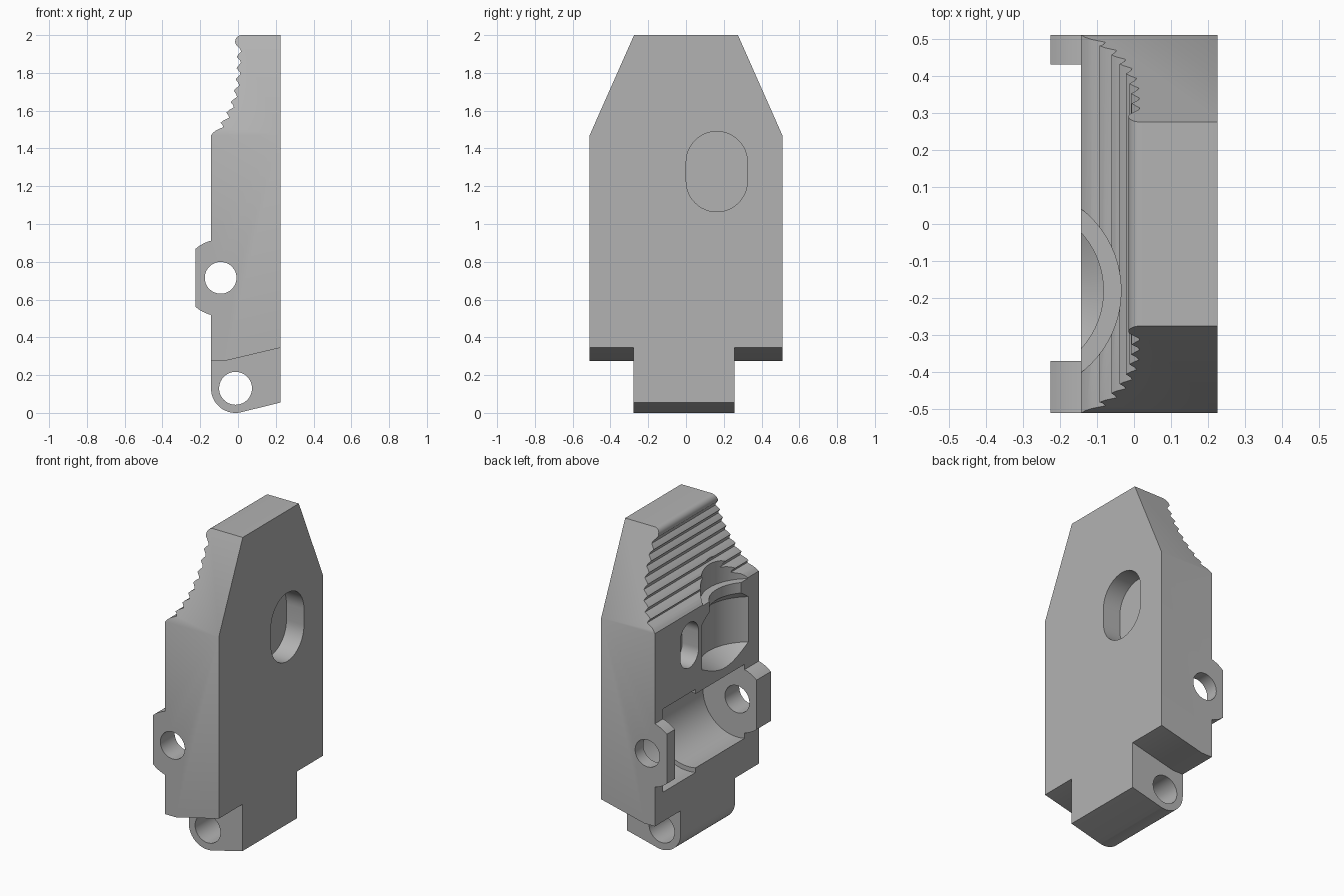
import bpy, bmesh, math
from mathutils import Vector

cube = bpy.data.objects.get("Cube")
if cube:
    bpy.data.objects.remove(cube, do_unlink=True)

grey = bpy.data.materials.new("plain_grey")
grey.use_nodes = True
COLOR = (0.45, 0.45, 0.45, 1)
grey.diffuse_color = COLOR
grey.node_tree.nodes["Principled BSDF"].inputs["Base Color"].default_value = COLOR


def make(name, bm):
    bmesh.ops.recalc_face_normals(bm, faces=bm.faces)
    mesh = bpy.data.meshes.new(name)
    bm.to_mesh(mesh)
    bm.free()
    mesh.materials.append(grey)
    obj = bpy.data.objects.new(name, mesh)
    bpy.context.collection.objects.link(obj)
    return obj


def prism(name, pts, axis, lo, hi):
    """Extrude a flat outline along x or y (outline is y,z or x,z)."""
    bm = bmesh.new()
    place = (lambda p, d: (d, p[0], p[1])) if axis == "x" else (lambda p, d: (p[0], d, p[1]))
    face = bm.faces.new([bm.verts.new(place(p, lo)) for p in pts])
    ext = bmesh.ops.extrude_face_region(bm, geom=[face])
    shift = Vector((hi - lo, 0, 0)) if axis == "x" else Vector((0, hi - lo, 0))
    bmesh.ops.translate(bm, verts=[v for v in ext["geom"] if isinstance(v, bmesh.types.BMVert)], vec=shift)
    return make(name, bm)


def arc(cx, cz, r, start, end, n=16):
    angles = [math.radians(start + (end - start) * i / n) for i in range(n + 1)]
    return [(cx + r * math.cos(a), cz + r * math.sin(a)) for a in angles]


def rod(name, cx, cz, r, lo, hi):
    return prism(name, arc(cx, cz, r, 0, 360, 64)[:-1], "y", lo, hi)


def slot(name, cy, half, z0, z1, lo, hi):
    pts = arc(cy, z1 - half, half, 0, 180, 24) + arc(cy, z0 + half, half, 180, 360, 24)
    return prism(name, pts, "x", lo, hi)


def box(name, x0, x1, y0, y1, z0, z1):
    return prism(name, [(x0, z0), (x1, z0), (x1, z1), (x0, z1)], "y", y0, y1)


def combine(target, tool, operation="DIFFERENCE"):
    mod = target.modifiers.new("cut", "BOOLEAN")
    mod.operation = operation
    mod.solver = "EXACT"
    mod.object = tool
    bpy.context.view_layer.update()
    graph = bpy.context.evaluated_depsgraph_get()
    mesh = bpy.data.meshes.new_from_object(target.evaluated_get(graph))
    target.modifiers.clear()
    target.data = mesh
    bpy.data.objects.remove(tool, do_unlink=True)


# Key dimensions
BACK, FACE, LUG = 0.225, -0.143, -0.225
WIDE, NARROW, SHOULDER = 0.51, 0.275, 1.47
PIN_X, PIN_Z = -0.092, 0.715

# Side outline: sloped base, back, rounded tip, teeth, lug
outline = [(FACE, 0.275), (-0.07, 0.275), (BACK, 0.345), (BACK, 2.0)]
outline += arc(0.02, 1.965, 0.035, 90, 200, 8)


def envelope(z):
    return -0.006 + (FACE + 0.006) * max(0, (1.93 - z) / (1.93 - SHOULDER)) ** 3


heights = [1.925, 1.865, 1.805, 1.745, 1.685, 1.63, 1.575, 1.525]
for z in heights:
    outline += [(envelope(z) + 0.018, z), (envelope(z) + 0.022, z - 0.012),
                (envelope(z - 0.03) + 0.008, z - 0.028), (envelope(z - 0.04), z - 0.04)]
outline.append((FACE, SHOULDER))
lug_top = math.degrees(math.acos((FACE - PIN_X) / 0.203))
lug_end = math.degrees(math.acos((LUG - PIN_X) / 0.203))
outline += arc(PIN_X, PIN_Z, 0.203, lug_top, lug_end, 6)
outline += arc(PIN_X, PIN_Z, 0.203, 360 - lug_end, 360 - lug_top, 6)
body = prism("clamp_jaw", outline, "y", -WIDE, WIDE)

# Tapered shoulders
for s in (-1, 1):
    run = (WIDE - NARROW) / (2 - SHOULDER)
    wedge = [(s * WIDE, SHOULDER), (s * (NARROW - run * 0.2), 2.2), (s * 0.8, 2.2), (s * 0.8, SHOULDER)]
    combine(body, prism("shoulder_cutter", wedge, "x", -0.5, 0.5))

# Gap between the two lugs
combine(body, box("lug_gap", -0.4, FACE, -0.37, 0.43, 0.4, 1.05))

# Hinge tongue at the bottom
tongue = [(FACE, 0.42)] + arc(-0.013, 0.13, 0.13, 180, 283, 20) + [(BACK, 0.055), (BACK, 0.42)]
combine(body, prism("hinge_tongue", tongue, "y", -0.278, 0.256), "UNION")

# Pin holes and stepped roller recess
combine(body, rod("hinge_hole", -0.013, 0.13, 0.087, -0.7, 0.7))
combine(body, rod("roller_recess", PIN_X, PIN_Z, 0.235, -0.37, 0.2))
combine(body, rod("wide_recess", PIN_X, PIN_Z, 0.263, 0.11, 0.43))
combine(body, rod("pin_hole", PIN_X, PIN_Z, 0.084, -0.7, 0.7))

# Blind slots on both broad sides
combine(body, slot("back_slot", 0.163, 0.162, 1.065, 1.49, 0.105, 0.4))
combine(body, slot("face_slot", 0.17, 0.09, 1.13, 1.41, -0.4, -0.03))

# Turned pocket with an inner lip
rings = [(0.02, 0.90), (0.285, 1.07), (0.285, 1.35), (0.2325, 1.40),
         (0.2325, 1.465), (0.28, 1.465), (0.28, 2.1)]
bm = bmesh.new()
N = 72
loops = [[bm.verts.new((-0.315 + x, -0.18 + y, z)) for x, y in arc(0, 0, r, 0, 360, N)[:-1]] for r, z in rings]
for a, b in zip(loops, loops[1:]):
    for i in range(N):
        j = (i + 1) % N
        bm.faces.new((a[i], a[j], b[j], b[i]))
bm.faces.new(loops[0])
bm.faces.new(loops[-1])
combine(body, make("turned_pocket", bm))

# Smooth the round walls, keep edges crisp
bpy.ops.object.select_all(action="DESELECT")
body.select_set(True)
bpy.context.view_layer.objects.active = body
bpy.ops.object.shade_smooth_by_angle(angle=math.radians(25))
